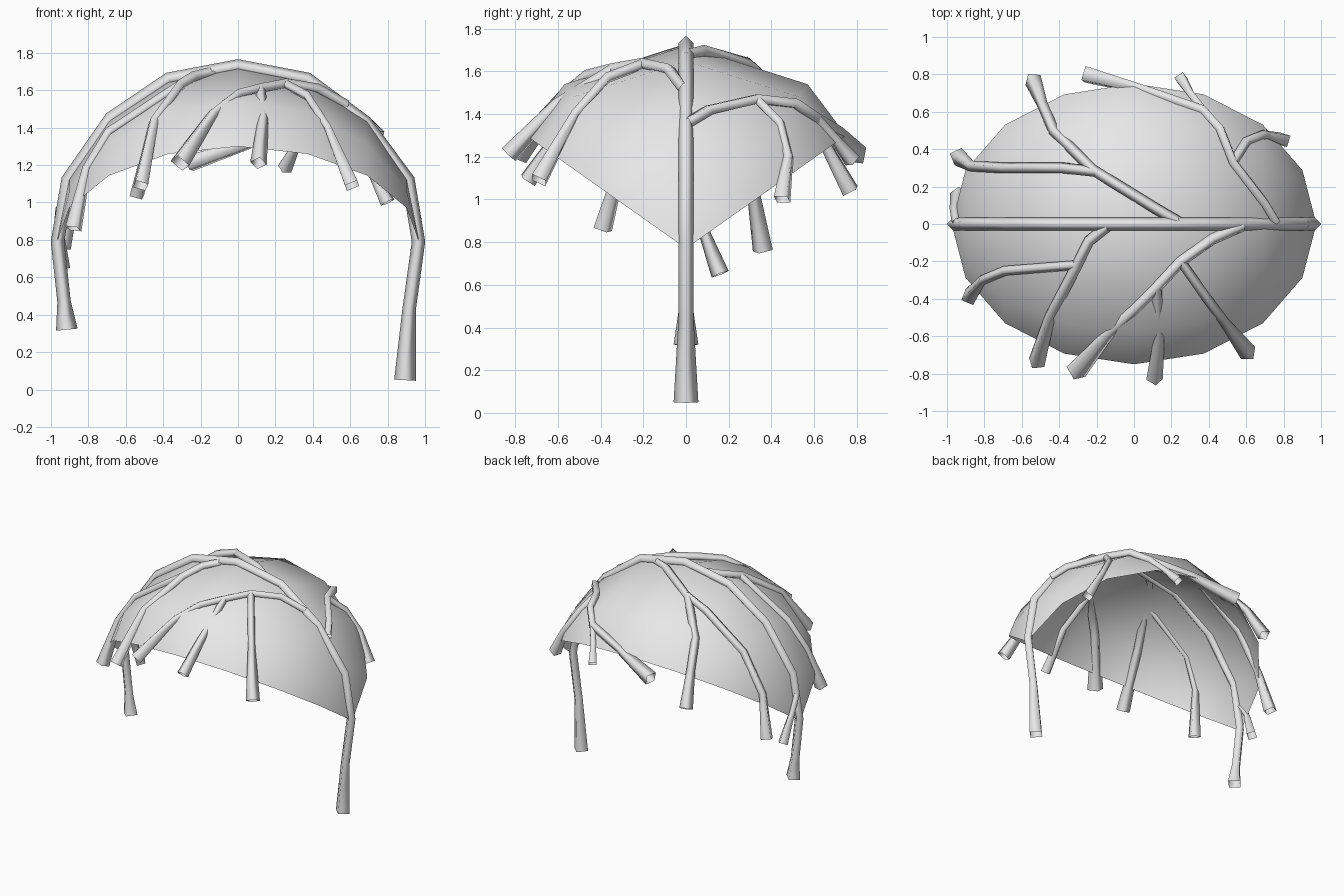
import bpy, bmesh, math
from mathutils import Vector

if "Cube" in bpy.data.objects:
    bpy.data.objects.remove(bpy.data.objects["Cube"])

BASE = 0.77                  # height of the dome's two poles
RX, RZ = 0.975, 0.95         # half length and radius of the dome

grey = bpy.data.materials.new("light grey")
grey.diffuse_color = (0.8, 0.8, 0.8, 1)
grey.use_nodes = True
grey.node_tree.nodes["Principled BSDF"].inputs["Base Color"].default_value = grey.diffuse_color


def finish(name, bm):
    for f in bm.faces:
        f.smooth = True
    mesh = bpy.data.meshes.new(name)
    bm.to_mesh(mesh)
    bm.free()
    mesh.materials.append(grey)
    obj = bpy.data.objects.new(name, mesh)
    bpy.context.collection.objects.link(obj)
    return obj


def on_dome(x, y):
    """Point on the dome above x, y."""
    h = RZ ** 2 * (1 - (x / RX) ** 2) - y * y
    return Vector((x, y, BASE - 0.015 + math.sqrt(max(h, 0.0))))


# Canopy: meridians running between two poles on the x axis
bm = bmesh.new()
section = [(-0.75, 0.53), (-0.57, 0.77), (0, RZ), (0.57, 0.77), (0.75, 0.53)]
poles = [bm.verts.new((s * RX, 0, BASE)) for s in (-1, 1)]
rows = []
for y, h in section:
    row = [poles[0]]
    for i in range(1, 8):
        a = math.pi * i / 8
        row.append(bm.verts.new((-RX * math.cos(a), y * math.sin(a), BASE + h * math.sin(a))))
    rows.append(row + [poles[1]])
for r0, r1 in zip(rows, rows[1:]):
    for i in range(8):
        quad = list(dict.fromkeys((r0[i], r0[i + 1], r1[i + 1], r1[i])))
        bm.faces.new(quad)
finish("canopy", bm)


def branch(name, points, r=0.03, tip=0.05, both=False):
    """Four-sided tube with its ridge facing outwards and a flared end."""
    pts = [Vector(p) if len(p) == 3 else on_dome(*p) for p in points]
    bm = bmesh.new()
    rings = []
    n = len(pts)
    for i, p in enumerate(pts):
        a = (p - pts[i - 1]).normalized() if i else Vector()
        b = (pts[i + 1] - p).normalized() if i < n - 1 else Vector()
        t = (a + b).normalized()
        out = p - Vector((0, 0, BASE))
        out = (out - t * out.dot(t)).normalized()
        side = t.cross(out)
        end = i == n - 1 or (both and i == 0)
        rad = tip if end else r
        rings.append([bm.verts.new(p + d * rad) for d in (out, side, -out, -side)])
    for r0, r1 in zip(rings, rings[1:]):
        for k in range(4):
            m = (k + 1) % 4
            bm.faces.new((r0[k], r0[m], r1[m], r1[k]))
    bmesh.ops.recalc_face_normals(bm, faces=bm.faces)
    finish(name, bm)


# Main arch with a long leg on the right and a short one on the left
branch("main_arch", [
    (-0.915, 0, 0.32), (-0.93, 0, 0.47), (-0.965, 0, 0.79), (-0.91, 0, 1.12),
    (-0.68, 0, 1.45), (-0.37, 0, 1.66), (0, 0, 1.73), (0.37, 0, 1.66),
    (0.68, 0, 1.43), (0.91, 0, 1.12), (0.965, 0, 0.79), (0.915, 0, 0.43),
    (0.893, 0, 0.05)], r=0.036, tip=0.058, both=True)

# Back right limb and its twigs
fork = (0.53, 0.33, 1.47)
branch("back_right_limb", [(0.76, 0.01, 1.36), (0.7, 0.11, 1.42), fork, (0.46, 0.51, 1.45),
                           (0.37, 0.61, 1.38), (0.08, 0.71, 1.32), (-0.26, 0.80, 1.21)], tip=0.055)
branch("back_right_twig", [(0.37, 0.61, 1.38), (0.30, 0.70, 1.28), (0.25, 0.78, 1.18)], r=0.026, tip=0.04)
branch("back_right_low_twig", [fork, (0.60, 0.44, 1.36), (0.70, 0.48, 1.2), (0.80, 0.45, 1.0)], r=0.026, tip=0.045)

# Back left limb and its twigs
branch("back_left_limb", [(0.24, 0.01), (0.12, 0.08), (-0.22, 0.29), (-0.43, 0.50),
                          (-0.49, 0.64, 1.28), (-0.54, 0.77, 1.04)], tip=0.048)
branch("back_left_twig", [(-0.20, 0.28), (-0.38, 0.30), (-0.70, 0.30), (-0.87, 0.31, 1.07),
                          (-0.94, 0.36, 0.76)], tip=0.05)
branch("left_twig", [(-0.95, 0.01, 0.97), (-0.96, 0.08, 0.86), (-0.94, 0.16, 0.65)], r=0.026, tip=0.043)

# Front left limb and its twig
branch("front_left_limb", [(-0.14, -0.01), (-0.24, -0.09), (-0.31, -0.23), (-0.45, -0.50),
                           (-0.52, -0.74, 1.09)], tip=0.048)
branch("front_left_twig", [(-0.31, -0.22), (-0.69, -0.25), (-0.81, -0.30, 1.18),
                           (-0.88, -0.39, 0.86)], r=0.026, tip=0.048)

# Front right limb and its twigs
branch("front_right_limb", [(0.58, -0.01), (0.42, -0.08), (0.25, -0.20, 1.635), (0.12, -0.34, 1.61),
                            (0, -0.46, 1.58), (-0.13, -0.58, 1.48), (-0.31, -0.79, 1.21)], tip=0.058)
branch("front_right_twig", [(0.25, -0.20, 1.635), (0.37, -0.37, 1.57), (0.48, -0.52, 1.40),
                            (0.61, -0.69, 1.09)], r=0.026, tip=0.05)
branch("front_twig", [(0.12, -0.34, 1.61), (0.135, -0.60, 1.45), (0.11, -0.83, 1.21)], r=0.028, tip=0.045)
